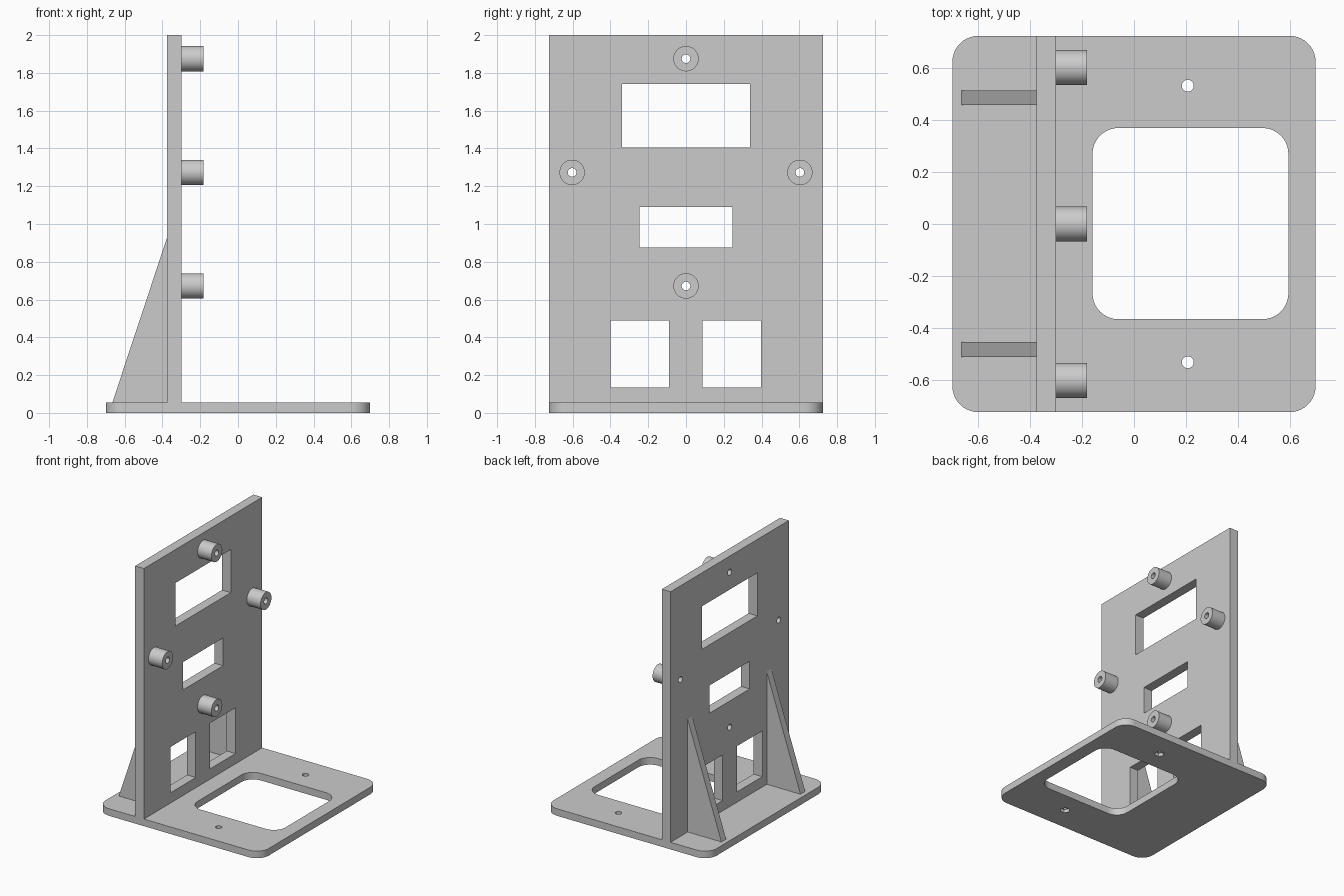
import bpy
import bmesh
from math import cos, sin, pi, radians
from mathutils import Vector

if "Cube" in bpy.data.objects:
    bpy.data.objects.remove(bpy.data.objects["Cube"], do_unlink=True)

grey = bpy.data.materials.new("plain_grey")
grey.use_nodes = True
colour = (0.6, 0.6, 0.6, 1)
grey.diffuse_color = colour
grey.node_tree.nodes["Principled BSDF"].inputs["Base Color"].default_value = colour

# Profile plane to world space, with the extrusion along the named axis
AXES = {
    "x": lambda u, v, w: Vector((w, u, v)),
    "y": lambda u, v, w: Vector((u, w, v)),
    "z": lambda u, v, w: Vector((u, v, w)),
}


def prism(name, profile, axis, start, end):
    """Extrude a closed 2D profile between two positions on an axis."""
    bm = bmesh.new()
    place = AXES[axis]
    face = bm.faces.new([bm.verts.new(place(u, v, start)) for u, v in profile])
    moved = bmesh.ops.extrude_face_region(bm, geom=[face], use_keep_orig=True)["geom"]
    bmesh.ops.translate(bm, vec=place(0, 0, end - start),
                        verts=[g for g in moved if isinstance(g, bmesh.types.BMVert)])
    bmesh.ops.recalc_face_normals(bm, faces=bm.faces)
    mesh = bpy.data.meshes.new(name)
    bm.to_mesh(mesh)
    bm.free()
    mesh.materials.append(grey)
    obj = bpy.data.objects.new(name, mesh)
    bpy.context.collection.objects.link(obj)
    return obj


def rect(u0, u1, v0, v1):
    return [(u0, v0), (u1, v0), (u1, v1), (u0, v1)]


def rounded(u0, u1, v0, v1, r, steps=10):
    centres = [(u1 - r, v1 - r), (u0 + r, v1 - r), (u0 + r, v0 + r), (u1 - r, v0 + r)]
    return [(cu + r * cos(pi / 2 * (q + i / steps)), cv + r * sin(pi / 2 * (q + i / steps)))
            for q, (cu, cv) in enumerate(centres) for i in range(steps + 1)]


def circle(u, v, r, n=32):
    return [(u + r * cos(2 * pi * i / n), v + r * sin(2 * pi * i / n)) for i in range(n)]


def activate(obj):
    bpy.ops.object.select_all(action="DESELECT")
    obj.select_set(True)
    bpy.context.view_layer.objects.active = obj


def cut(obj, profiles, axis, start, end):
    """Cut every profile out of the object."""
    activate(obj)
    for profile in profiles:
        cutter = prism("cutter", profile, axis, start, end)
        cutter.hide_render = True
        mod = obj.modifiers.new("opening", "BOOLEAN")
        mod.operation = "DIFFERENCE"
        mod.solver = "EXACT"
        mod.object = cutter
        bpy.ops.object.modifier_apply(modifier=mod.name)
        bpy.data.objects.remove(cutter, do_unlink=True)


def smooth(obj):
    activate(obj)
    bpy.ops.object.shade_smooth_by_angle(angle=radians(30))


BASE_TOP = 0.055
BACK, FRONT = -0.375, -0.3
HALF = 0.725
HOLE = 0.023

# Base plate with large rounded opening, two screw holes and nut recesses
base = prism("base_plate", rounded(-0.7, 0.7, -HALF, HALF, 0.1), "z", 0, BASE_TOP)
screws = [(0.207, -0.533), (0.207, 0.533)]
cut(base, [rounded(-0.16, 0.595, -0.367, 0.37, 0.1)], "z", -0.1, 0.2)
cut(base, [circle(u, v, HOLE) for u, v in screws], "z", -0.1, 0.2)
cut(base, [circle(u, v, 0.036, 6) for u, v in screws], "z", -0.1, 0.025)
smooth(base)

# Upright panel with rectangular windows and mounting holes
mounts = [(0, 1.875), (-0.603, 1.273), (0.603, 1.273), (0, 0.672)]
panel = prism("upright_panel", rect(-HALF, HALF, BASE_TOP, 2), "x", BACK, FRONT)
windows = [rect(-0.34, 0.34, 1.406, 1.74), rect(-0.245, 0.245, 0.875, 1.09),
           rect(-0.4, -0.09, 0.135, 0.49), rect(0.087, 0.397, 0.135, 0.49)]
cut(panel, windows + [circle(u, v, HOLE) for u, v in mounts], "x", -0.6, 0)
smooth(panel)

# Hollow standoffs on the panel
for i, (u, v) in enumerate(mounts):
    standoff = prism(f"standoff_{i + 1}", circle(u, v, 0.067, 48), "x", FRONT, -0.182)
    cut(standoff, [circle(u, v, HOLE)], "x", -0.6, 0)
    smooth(standoff)

# Triangular support ribs behind the panel
rib = [(-0.665, BASE_TOP), (BACK, BASE_TOP), (BACK, 0.93)]
prism("right_rib", rib, "y", -0.512, -0.455)
prism("left_rib", rib, "y", 0.458, 0.515)
